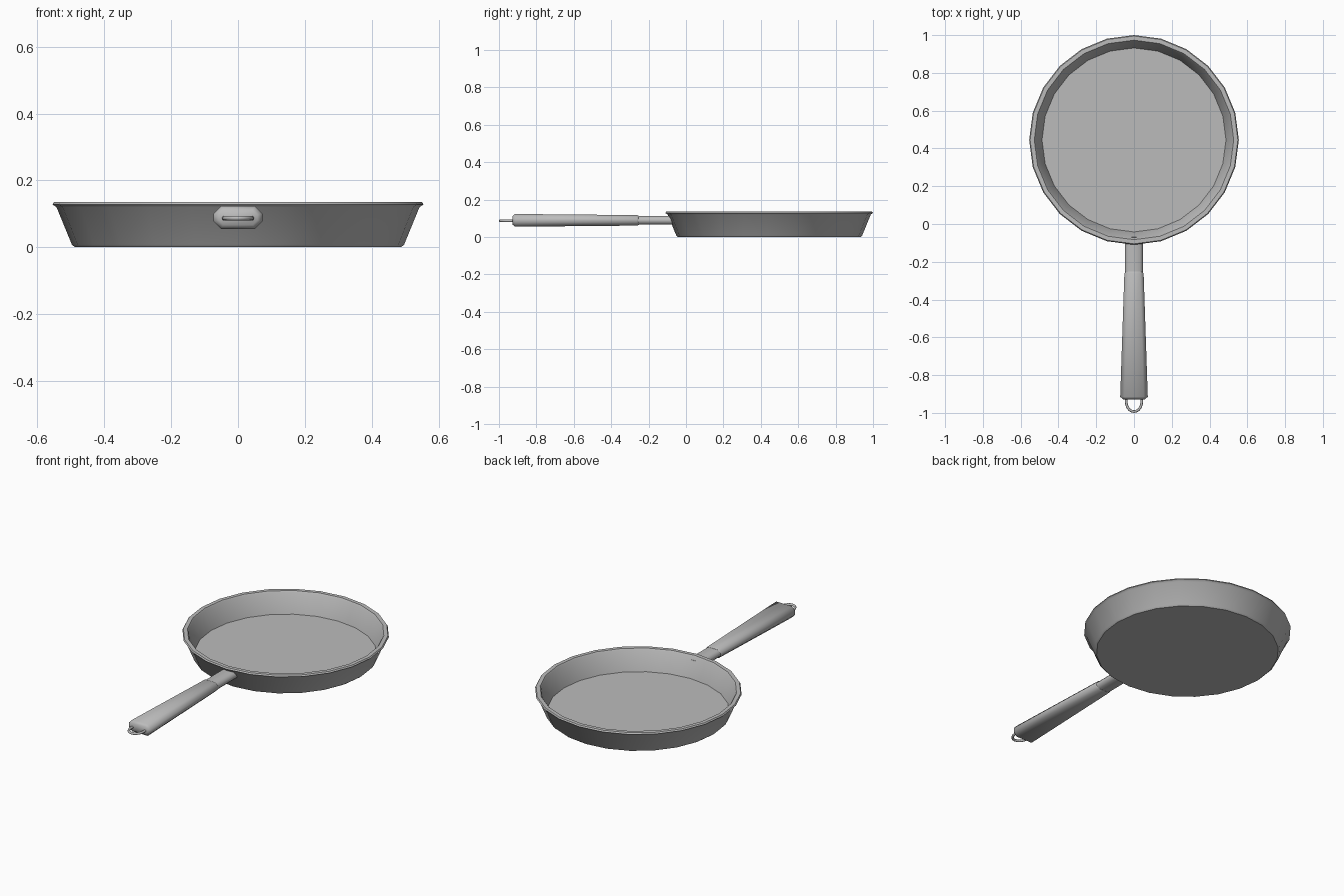
import bpy, bmesh, math
from mathutils import Vector

cube = bpy.data.objects.get("Cube")
if cube:
    bpy.data.objects.remove(cube, do_unlink=True)

PAN_Y = 0.445
HANDLE_Z = 0.089

grey = bpy.data.materials.new("cast_grey")
grey.use_nodes = True
colour = (0.5, 0.5, 0.5, 1)
grey.diffuse_color = colour
grey.node_tree.nodes["Principled BSDF"].inputs["Base Color"].default_value = colour


def skin(name, rings, smooth, caps=True, closed=False):
    """Join rings of equal point count into one surface."""
    bm = bmesh.new()
    loops = [[bm.verts.new(p) for p in ring] for ring in rings]
    pairs = list(zip(loops, loops[1:]))
    if closed:
        pairs.append((loops[-1], loops[0]))
    for a, b in pairs:
        for i in range(len(a)):
            j = (i + 1) % len(a)
            bm.faces.new((a[i], a[j], b[j], b[i]))
    if caps:
        bm.faces.new(loops[0])
        bm.faces.new(loops[-1])
    bmesh.ops.recalc_face_normals(bm, faces=bm.faces)
    mesh = bpy.data.meshes.new(name)
    bm.to_mesh(mesh)
    bm.free()
    mesh.materials.append(grey)
    obj = bpy.data.objects.new(name, mesh)
    bpy.context.collection.objects.link(obj)
    bpy.ops.object.select_all(action='DESELECT')
    obj.select_set(True)
    bpy.context.view_layer.objects.active = obj
    bpy.ops.object.shade_smooth_by_angle(angle=math.radians(smooth))
    return obj


def circle(r, z, n=24):
    return [(r * math.cos(math.tau * i / n), PAN_Y + r * math.sin(math.tau * i / n), z)
            for i in range(n)]


def octagon(y, w, h, c):
    """Chamfered rectangle across the handle: half width, half height, chamfer."""
    quarter = [(w, h - c), (w - c, h)]
    pts = quarter + [(-x, z) for x, z in reversed(quarter)]
    pts += [(-x, -z) for x, z in pts]
    return [(x, y, HANDLE_Z + z) for x, z in pts]


# Pan bowl: outside wall, flared rim, inside wall and floor
profile = [(0.488, 0), (0.497, 0.008), (0.543, 0.12), (0.555, 0.128),
           (0.55, 0.136), (0.528, 0.136), (0.522, 0.128), (0.487, 0.015)]
skin("pan_bowl", [circle(r, z) for r, z in profile], 40)

# Neck reaching into the bowl wall
skin("handle_neck", [octagon(-0.07, 0.047, 0.023, 0.015),
                     octagon(-0.27, 0.047, 0.023, 0.015)], 60)

# Grip widening towards its bevelled end
skin("handle_grip", [octagon(-0.252, 0.045, 0.024, 0.015),
                     octagon(-0.262, 0.051, 0.028, 0.019),
                     octagon(-0.915, 0.073, 0.034, 0.022),
                     octagon(-0.928, 0.058, 0.022, 0.014)], 60)

# Hanging loop: a bent rod with both ends inside the grip
path = [Vector((0.041, -0.91, HANDLE_Z - 0.002))]
path += [Vector((0.041 * math.cos(a), -0.942 - 0.051 * math.sin(a), HANDLE_Z - 0.002))
         for a in [math.pi * i / 10 for i in range(11)]]
path.append(Vector((-0.041, -0.91, HANDLE_Z - 0.002)))
rings = []
for i, p in enumerate(path):
    along = (path[min(i + 1, len(path) - 1)] - path[max(i - 1, 0)]).normalized()
    side = along.cross(Vector((0, 0, 1)))
    rings.append([p + 0.007 * (side * math.cos(t) + Vector((0, 0, 1)) * math.sin(t))
                  for t in [math.tau * k / 8 for k in range(8)]])
skin("hanging_loop", rings, 60)
